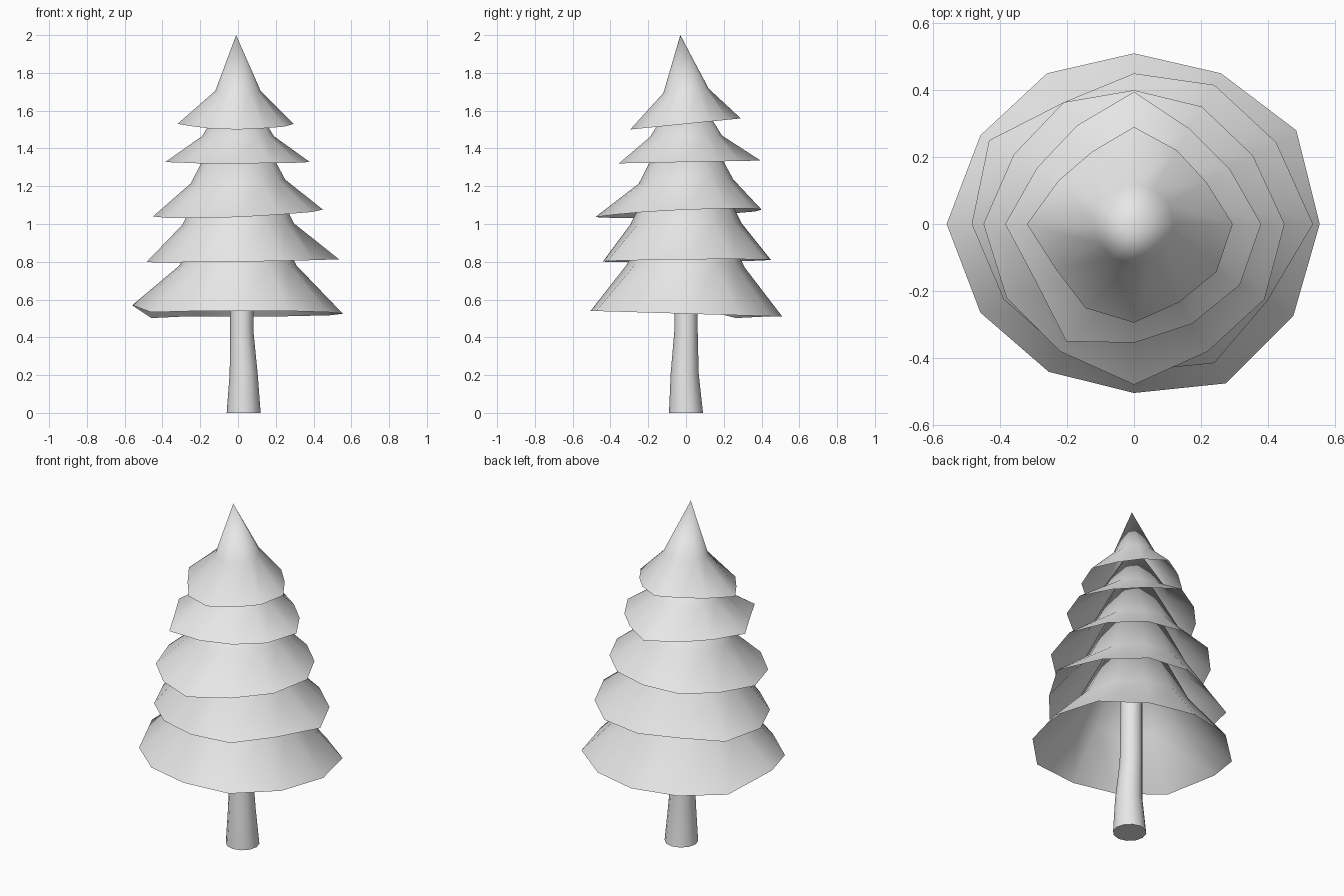
import bpy
import bmesh
from math import sin, cos, tau, radians
from mathutils import Vector

# Remove the default cube if present
default_cube = bpy.data.objects.get("Cube")
if default_cube:
    bpy.data.objects.remove(default_cube, do_unlink=True)

SIDES = 12

# Single flat colour for the whole tree
grey = bpy.data.materials.new("light_grey")
grey.use_nodes = True
grey.diffuse_color = (0.8, 0.8, 0.8, 1)
grey.node_tree.nodes["Principled BSDF"].inputs["Base Color"].default_value = grey.diffuse_color


def direction(index):
    angle = tau * index / SIDES
    return Vector((cos(angle), sin(angle), 0))


def bridge(bm, lower, upper):
    """Join two rings of vertices with outward facing quads."""
    for i in range(SIDES):
        j = (i + 1) % SIDES
        bm.faces.new((lower[i], lower[j], upper[j], upper[i]))


def finish(bm, name, sharp_angle):
    """Turn the mesh into a smooth shaded object."""
    mesh = bpy.data.meshes.new(name)
    bm.to_mesh(mesh)
    bm.free()
    mesh.materials.append(grey)
    obj = bpy.data.objects.new(name, mesh)
    bpy.context.collection.objects.link(obj)
    bpy.ops.object.select_all(action="DESELECT")
    obj.select_set(True)
    bpy.context.view_layer.objects.active = obj
    bpy.ops.object.shade_smooth_by_angle(angle=radians(sharp_angle))
    return obj


def make_tier(name, rim, rim_z, mid_radius, mid_z, apex, tilt, bumps=None):
    """Open skirt: ragged rim, round shoulder, pointed top, leaning by tilt."""
    bm = bmesh.new()
    slope = Vector((*tilt, 0))
    bumps = bumps or {}
    outer, shoulder = [], []
    for i, radius in enumerate(rim):
        point = direction(i) * radius / 100
        point.z = rim_z + slope.dot(point) + bumps.get(i, 0)
        outer.append(bm.verts.new(point))
        point = direction(i) * mid_radius
        point.z = mid_z + slope.dot(point)
        shoulder.append(bm.verts.new(point))
    bridge(bm, outer, shoulder)
    top = bm.verts.new(apex)
    for i in range(SIDES):
        bm.faces.new((shoulder[i], shoulder[(i + 1) % SIDES], top))
    return finish(bm, name, 80)


# Foliage, from the ground up; rim radii are in hundredths
make_tier("foliage_bottom", (55.5, 56, 52, 51, 52, 53, 56, 53, 51, 50.5, 55, 55),
          0.525, 0.31, 0.78, (0, 0, 1.4), (0, -0.03), {5: -0.015, 6: 0.045})
make_tier("foliage_lower", (53.5, 49, 48, 45, 42, 50, 48.5, 45, 43.5, 44, 48, 46),
          0.805, 0.295, 1.0, (0, 0, 1.6), (0.015, 0.01))
make_tier("foliage_middle", (45, 41, 40.5, 40, 42, 41.5, 45, 44, 44, 48, 44, 45),
          1.058, 0.25, 1.225, (0, 0, 1.7), (0.04, 0.045))
make_tier("foliage_upper", (38, 33, 33, 39.5, 34, 33.5, 38.5, 34, 40.5, 35.5, 34.5, 36.5),
          1.328, 0.19, 1.465, (0, 0, 1.78), (0, 0.02))
make_tier("foliage_top", (29.5, 25, 25.5, 29, 25, 26, 32, 27, 29, 29.5, 27, 28.5),
          1.53, 0.12, 1.705, (-0.01, -0.03, 2), (0, 0.1))

# Slightly bent, tapering trunk: centre and radius of each ring
bm = bmesh.new()
rings = []
for x, y, z, radius in ((0.03, 0, 0, 0.09), (0.03, -0.007, 0.21, 0.074),
                        (0.02, 0, 0.43, 0.062), (0.02, 0.003, 0.9, 0.058)):
    centre = Vector((x, y, z))
    rings.append([bm.verts.new(centre + direction(i) * radius) for i in range(SIDES)])
for lower, upper in zip(rings, rings[1:]):
    bridge(bm, lower, upper)
bm.faces.new(reversed(rings[0]))
bm.faces.new(rings[-1])
finish(bm, "trunk", 50)
